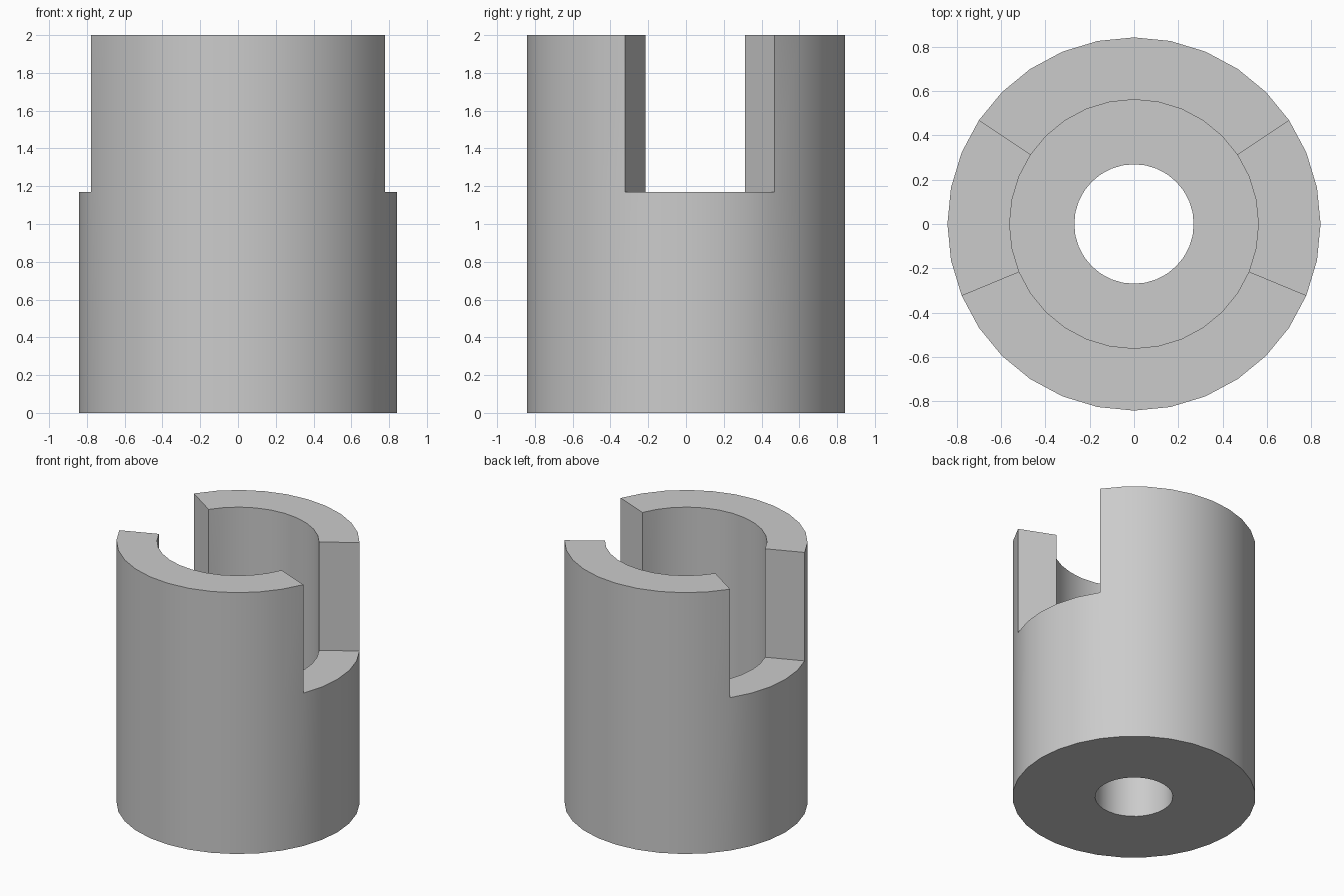
import bpy, bmesh, math

cube = bpy.data.objects.get("Cube")
if cube:
    bpy.data.objects.remove(cube, do_unlink=True)

SIDES = 32
OUTER, BORE, HOLE = 0.843, 0.562, 0.27
FLOOR, SLOT, TOP = 0.46, 1.17, 2.0

grey = bpy.data.materials.new("plain grey")
grey.use_nodes = True
colour = (0.6, 0.6, 0.6, 1)
grey.diffuse_color = colour
grey.node_tree.nodes["Principled BSDF"].inputs["Base Color"].default_value = colour


def in_slot(point):
    """True inside the two mirrored side openings."""
    angle = math.degrees(math.atan2(point.y, abs(point.x)))
    return -22.5 < angle < 33.75


def on_rim(face):
    return (all(abs(v.co.z - SLOT) < 1e-4 for v in face.verts)
            and not in_slot(face.calc_center_median()))


# Lower cup: a closed profile turned around the z axis
profile = [(HOLE, 0), (OUTER, 0), (OUTER, SLOT), (BORE, SLOT), (BORE, FLOOR), (HOLE, FLOOR)]
bm = bmesh.new()
rings = []
for i in range(SIDES):
    a = math.tau * i / SIDES
    rings.append([bm.verts.new((r * math.cos(a), r * math.sin(a), z)) for r, z in profile])
for i, ring in enumerate(rings):
    following = rings[(i + 1) % SIDES]
    for j in range(len(profile)):
        k = (j + 1) % len(profile)
        bm.faces.new((ring[j], following[j], following[k], ring[k]))

# Two upright jaws: raise the rim everywhere except at the side openings
rim = [f for f in bm.faces if on_rim(f)]
raised = bmesh.ops.extrude_face_region(bm, geom=rim)["geom"]
bmesh.ops.translate(bm, vec=(0, 0, TOP - SLOT),
                    verts=[g for g in raised if isinstance(g, bmesh.types.BMVert)])
covered = [f for f in bm.faces if on_rim(f)]
if covered:
    bmesh.ops.delete(bm, geom=covered, context="FACES")
bmesh.ops.recalc_face_normals(bm, faces=bm.faces[:])

mesh = bpy.data.meshes.new("slotted_sleeve")
bm.to_mesh(mesh)
bm.free()
mesh.materials.append(grey)
sleeve = bpy.data.objects.new("slotted_sleeve", mesh)
bpy.context.collection.objects.link(sleeve)

# Smooth round walls with crisp rims
bpy.ops.object.select_all(action="DESELECT")
sleeve.select_set(True)
bpy.context.view_layer.objects.active = sleeve
bpy.ops.object.shade_smooth_by_angle(angle=math.radians(30))
